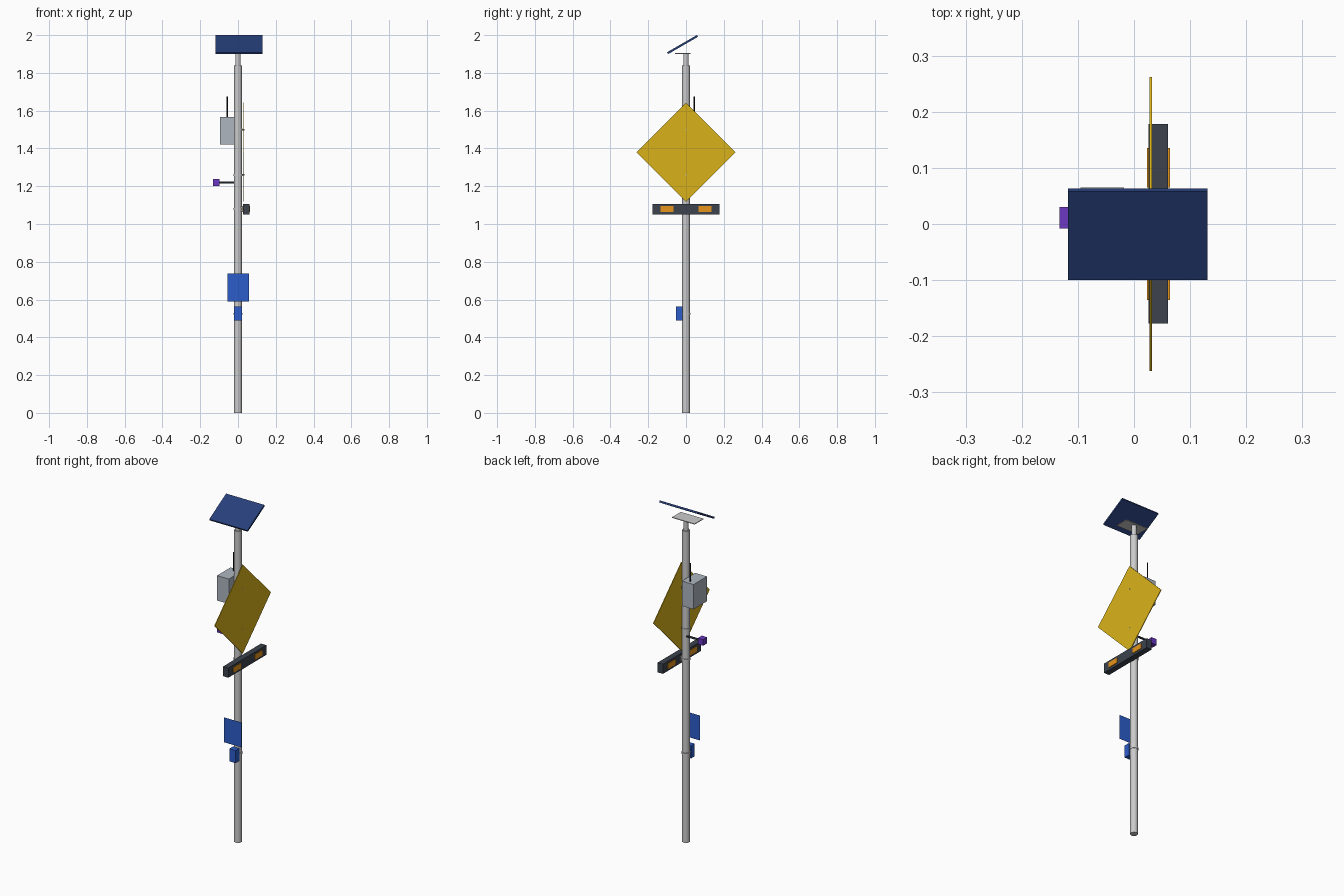
import bpy, math
from mathutils import Vector

if "Cube" in bpy.data.objects:
    bpy.data.objects.remove(bpy.data.objects["Cube"])


def mat(name, rgb):
    m = bpy.data.materials.new(name)
    m.diffuse_color = (*rgb, 1)
    m.use_nodes = True
    m.node_tree.nodes["Principled BSDF"].inputs["Base Color"].default_value = m.diffuse_color
    return m


NAVY = mat("navy", (0.02, 0.05, 0.2))
YELLOW = mat("yellow", (0.7, 0.45, 0.01))
SLATE = mat("slate", (0.045, 0.055, 0.075))
AMBER = mat("amber", (0.8, 0.3, 0.01))
BLUE = mat("blue", (0.025, 0.11, 0.6))
PURPLE = mat("purple", (0.15, 0.04, 0.55))
BLACK = mat("black", (0.01, 0.01, 0.012))
LIGHT = mat("light_grey", (0.42, 0.47, 0.53))


def finish(o, name, m):
    o.name = name
    if m:
        o.data.materials.append(m)
    return o


def box(name, lo, hi, m=None):
    lo, hi = Vector(lo), Vector(hi)
    bpy.ops.mesh.primitive_cube_add(size=1, location=(lo + hi) / 2)
    o = bpy.context.object
    o.scale = hi - lo
    return finish(o, name, m)


def rod(name, a, b, r, m=None, sides=16):
    a, b = Vector(a), Vector(b)
    d = b - a
    bpy.ops.mesh.primitive_cylinder_add(vertices=sides, radius=r, depth=d.length, location=(a + b) / 2)
    o = bpy.context.object
    o.rotation_euler = d.to_track_quat('Z', 'Y').to_euler()
    bpy.ops.object.shade_smooth_by_angle()
    return finish(o, name, m)


# Pole with narrower top stub and mounting plate
rod("pole", (0, 0, 0), (0, 0, 1.84), 0.021, sides=20)
rod("pole_stub", (0, 0, 1.835), (0, 0, 1.902), 0.014)
box("panel_mount_plate", (-0.074, -0.057, 1.9), (0.074, 0.025, 1.904))

# Tilted solar panel
panel = box("solar_panel", (-0.118, -0.1095, 1.9445), (0.131, 0.0725, 1.9555), NAVY)
panel.rotation_euler.x = math.radians(30)

# Diamond warning sign facing +x
s = 0.262 / math.sqrt(2)
sign = box("diamond_sign", (0.028, -s, 1.38 - s), (0.032, s, 1.38 + s), YELLOW)
sign.rotation_euler.x = math.radians(45)

# Pole clamps, and bolts holding the sign
for z in (0.525, 1.08, 1.26, 1.5):
    rod("clamp", (0, 0, z - 0.005), (0, 0, z + 0.005), 0.024)
for z in (1.26, 1.5):
    rod("sign_bolt", (0.015, 0, z), (0.0335, 0, z), 0.004, sides=8)

# Flasher bar with amber lamps on both faces
box("light_bar", (0.026, -0.177, 1.05), (0.061, 0.178, 1.107), SLATE)
box("light_bar_bracket", (0.015, -0.015, 1.065), (0.03, 0.015, 1.092))
for y in (-0.1, 0.1):
    box("amber_lamp", (0.023, y - 0.035, 1.063), (0.064, y + 0.035, 1.094), AMBER)

# Control cabinet with antenna
box("control_cabinet", (-0.095, -0.06, 1.42), (-0.018, 0.065, 1.567), LIGHT)
rod("antenna", (-0.058, 0.043, 1.56), (-0.058, 0.043, 1.675), 0.004, BLACK, 10)

# Side sensor on its arm
rod("sensor_arm", (-0.105, 0.011, 1.22), (-0.005, 0.011, 1.22), 0.006, SLATE, 10)
box("sensor", (-0.133, -0.008, 1.202), (-0.098, 0.03, 1.238), PURPLE)

# Push button box and thin blue instruction plate above it
box("button_box", (-0.02, -0.053, 0.488), (0.021, -0.018, 0.562), BLUE)
bpy.ops.mesh.primitive_plane_add(size=1, location=(0.002, -0.052, 0.664), rotation=(math.pi / 2, 0, 0))
plate = bpy.context.object
plate.scale = (0.113, 0.147, 1)
finish(plate, "instruction_plate", BLUE)
